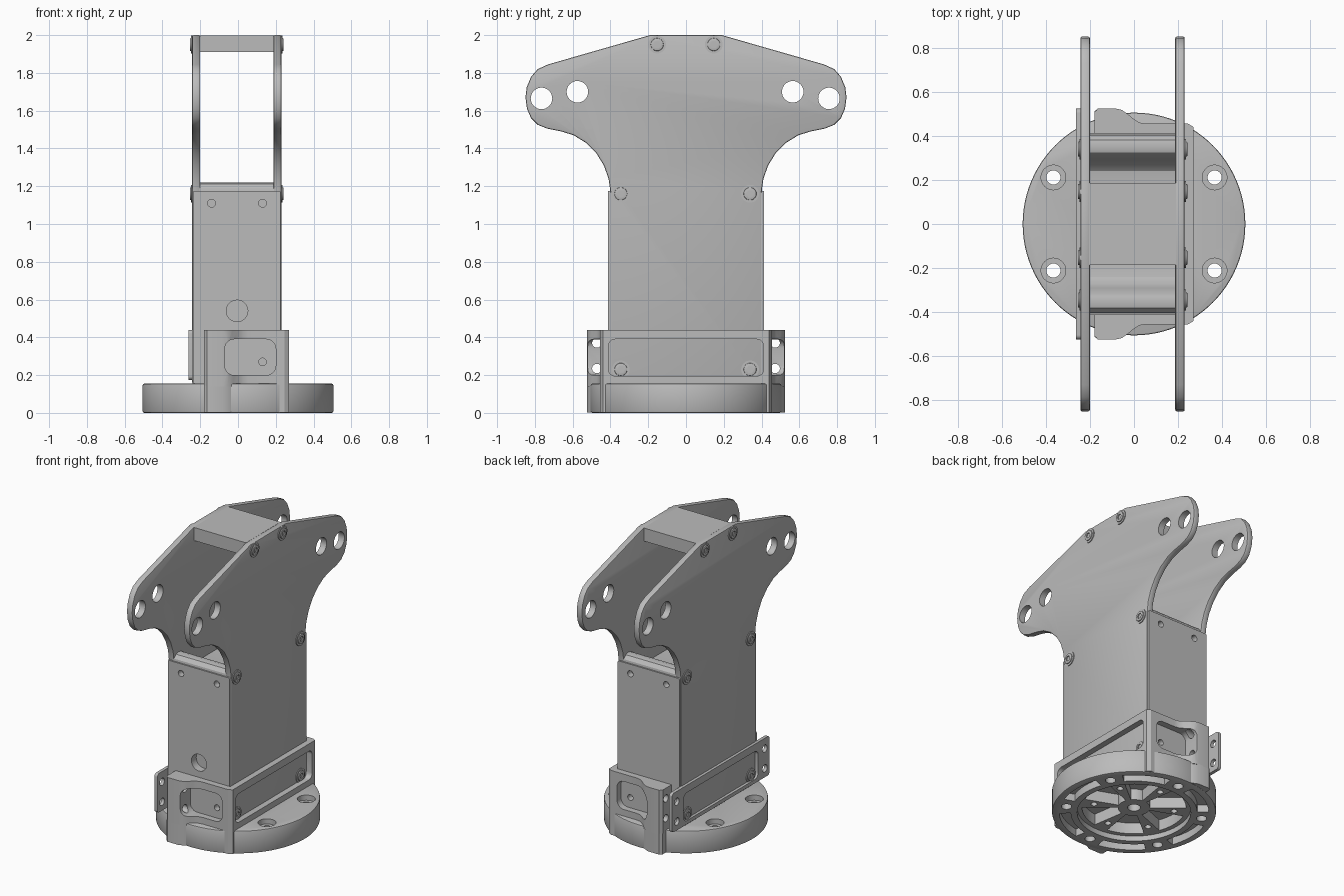
import bpy, bmesh
from math import cos, sin, pi, radians
from mathutils import Vector

if "Cube" in bpy.data.objects:
    bpy.data.objects.remove(bpy.data.objects["Cube"])

metal = bpy.data.materials.new("plain grey")
metal.use_nodes = True
GREY = (0.5, 0.5, 0.5, 1)
metal.diffuse_color = GREY
metal.node_tree.nodes["Principled BSDF"].inputs["Base Color"].default_value = GREY
parts = []


# Outlines
def circle(cx, cy, r, n=32):
    return [(cx + r * cos(2 * pi * i / n), cy + r * sin(2 * pi * i / n)) for i in range(n)]


def rounded(x0, y0, x1, y1, r, n=6):
    pts = []
    corners = [(x1 - r, y1 - r), (x0 + r, y1 - r), (x0 + r, y0 + r), (x1 - r, y0 + r)]
    for k, (cx, cy) in enumerate(corners):
        for i in range(n + 1):
            a = pi / 2 * (k + i / n)
            pts.append((cx + r * cos(a), cy + r * sin(a)))
    return pts


def sector(r0, r1, mid, half, n=8):
    angles = [radians(mid - half + 2 * half * i / n) for i in range(n + 1)]
    return ([(r1 * cos(a), r1 * sin(a)) for a in angles] +
            [(r0 * cos(a), r0 * sin(a)) for a in reversed(angles)])


# Solid made by extruding an outline along an axis
def prism(name, pts, axis, lo, hi, bevel=0):
    def place(p, d):
        return {"X": (d, p[0], p[1]), "Y": (p[0], d, p[1]), "Z": (p[0], p[1], d)}[axis]
    bm = bmesh.new()
    face = bm.faces.new([bm.verts.new(place(p, lo)) for p in pts])
    ext = bmesh.ops.extrude_face_region(bm, geom=[face])
    verts = [v for v in ext["geom"] if isinstance(v, bmesh.types.BMVert)]
    bmesh.ops.translate(bm, verts=verts, vec=Vector(place((0, 0), hi - lo)))
    bmesh.ops.recalc_face_normals(bm, faces=bm.faces)
    if bevel:
        rims = [e for f in bm.faces if len(f.verts) == len(pts) for e in f.edges]
        bmesh.ops.bevel(bm, geom=list(set(rims)), offset=bevel, segments=2,
                        affect="EDGES", profile=0.5)
    mesh = bpy.data.meshes.new(name)
    bm.to_mesh(mesh)
    bm.free()
    obj = bpy.data.objects.new(name, mesh)
    bpy.context.collection.objects.link(obj)
    parts.append(obj)
    return obj


def cut(obj, pts, axis, lo, hi):
    cutter = prism("cutter", pts, axis, lo, hi)
    cutter.hide_render = True
    parts.remove(cutter)
    mod = obj.modifiers.new("cut", "BOOLEAN")
    mod.operation, mod.solver, mod.object = "DIFFERENCE", "EXACT", cutter
    bpy.context.view_layer.update()
    graph = bpy.context.evaluated_depsgraph_get()
    mesh = bpy.data.meshes.new_from_object(obj.evaluated_get(graph))
    obj.modifiers.clear()
    obj.data = mesh
    bpy.data.objects.remove(cutter)


# Round base with counterbored holes and a ribbed underside
base = prism("base_disc", circle(0, 0, 0.505, 96), "Z", 0, 0.155, 0.008)
cut(base, circle(0, 0, 0.35, 64), "Z", -0.1, 0.035)
for k in range(6):
    cut(base, sector(0.1, 0.32, 60 * k, 21), "Z", -0.1, 0.11)
    cut(base, sector(0.39, 0.46, 60 * k, 19), "Z", -0.1, 0.05)
    a = radians(60 * k + 30)
    through = k not in (1, 4)
    cut(base, circle(0.422 * cos(a), 0.422 * sin(a), 0.032, 24), "Z", -0.1, 0.3 if through else 0.08)
    cut(base, circle(0.25 * cos(a), 0.25 * sin(a), 0.02, 16), "Z", -0.1, 0.1)
    if through:
        cut(base, circle(0.422 * cos(a), 0.422 * sin(a), 0.056), "Z", 0.12, 0.3)
cut(base, circle(0, 0, 0.04), "Z", -0.1, 0.11)

# T-shaped side plates with wide rounded lobes
half = [(0.4, 0.155), (0.4, 1.17), (0.41, 1.24), (0.435, 1.31), (0.475, 1.375), (0.53, 1.43),
        (0.595, 1.47), (0.66, 1.49), (0.735, 1.505), (0.785, 1.525), (0.82, 1.56), (0.842, 1.61),
        (0.85, 1.67), (0.843, 1.725), (0.82, 1.78), (0.785, 1.82), (0.73, 1.845), (0.19, 2)]
outline = half + [(-y, z) for y, z in reversed(half)]
SCREWS = [(s * y - 0.003, z) for s in (-1, 1) for y, z in ((0.15, 1.95), (0.342, 1.16), (0.342, 0.23))]
for side, lo, hi, out in (("right", -0.243, -0.2, -1), ("left", 0.187, 0.23, 1)):
    plate = prism(side + "_plate", outline, "X", lo, hi, 0.008)
    for y, z in ((-0.765, 1.665), (-0.575, 1.7), (0.565, 1.7), (0.757, 1.665)):
        cut(plate, circle(y, z, 0.057), "X", -1, 1)
    face = hi if out > 0 else lo
    for y, z in SCREWS:
        # Socket screw with a washer rim
        ends = sorted((face - out * 0.01, face + out * 0.005))
        prism(side + "_screw_washer", circle(y, z, 0.047), "X", *ends)
        ends = sorted((face - out * 0.01, face + out * 0.012))
        head = prism(side + "_screw_head", circle(y, z, 0.034, 24), "X", *ends, 0.004)
        ends = sorted((face - out * 0.002, face + out * 0.1))
        cut(head, circle(y, z, 0.018, 6), "X", *ends)

# Column core, with a rounded lip along its front and back top edges
lip = [(0.405, 0.155), (0.405, 1.16), (0.4, 1.19), (0.38, 1.213), (0.35, 1.22), (0.325, 1.213),
       (0.305, 1.19), (0.29, 1.15), (0.27, 1.11), (0.24, 1.085), (0.2, 1.08)]
core = prism("column_core", lip + [(-y, z) for y, z in reversed(lip)], "X", -0.205, 0.19)

# Thin front and back covers reaching over the plate edges
for name, s in (("front_cover", -1), ("back_cover", 1)):
    y0, y1 = sorted((s * 0.396, s * 0.412))
    cover = prism(name, rounded(-0.239, 0.155, 0.226, 1.175, 0.01), "Y", y0, y1)
    for x in (-0.14, 0.13):
        for part in (cover, core):
            cut(part, circle(x, 1.11, 0.021, 20), "Y", *sorted((s * 0.37, s * 0.6)))
    if s < 0:
        for part in (cover, core):
            cut(part, circle(-0.005, 0.54, 0.057), "Y", -0.6, -0.36)

# Bridge joining the plates at the top
prism("top_bridge", [(-0.185, 1.91), (0.185, 1.91), (0.185, 1.999), (-0.185, 1.999)], "X", -0.205, 0.19)

# Clamp wrapping three sides of the column foot
bulge = [(-0.18, 0.408), (-0.18, 0.505), (-0.165, 0.523), (-0.08, 0.523), (-0.055, 0.517),
         (-0.03, 0.5), (0.0, 0.475), (0.025, 0.46), (0.055, 0.455), (0.245, 0.455), (0.27, 0.44)]
inner = [(0.23, -0.408), (0.23, 0.408)]
ring = bulge + [(x, -y) for x, y in reversed(bulge)] + inner
clamp = prism("foot_clamp", ring, "Z", 0.14, 0.44)
cut(clamp, rounded(-0.41, 0.195, 0.41, 0.39, 0.035), "X", 0.2, 0.4)
for s in (-1, 1):
    cut(clamp, rounded(-0.07, 0.2, 0.2, 0.39, 0.05), "Y", *sorted((s * 0.38, s * 0.7)))
    for z in (0.235, 0.37):
        cut(clamp, circle(s * 0.472, z, 0.025, 24), "X", -0.4, -0.03)
    cut(core, circle(0.13, 0.27, 0.02, 20), "Y", *sorted((s * 0.37, s * 0.7)))
    cover = bpy.data.objects["front_cover" if s < 0 else "back_cover"]
    cut(cover, circle(0.13, 0.27, 0.02, 20), "Y", *sorted((s * 0.37, s * 0.7)))
    # Lower lugs carrying the clamp down the rim of the base
    lug = [(-0.18, 0.47), (-0.18, 0.51), (-0.165, 0.523), (-0.08, 0.523), (-0.03, 0.5), (0, 0.475)]
    prism("front_lug" if s < 0 else "back_lug", [(x, s * y) for x, y in lug], "Z", 0.003, 0.145)
    lug = [(0.18, 0.43), (0.18, 0.455), (0.245, 0.455), (0.27, 0.44), (0.27, 0.42)]
    prism("front_corner" if s < 0 else "back_corner", [(x, s * y) for x, y in lug], "Z", 0.003, 0.145)

# Separate clamp frame with drilled ears on the other side
frame = prism("ear_frame", rounded(-0.523, 0.175, 0.523, 0.44, 0.02), "X", -0.262, -0.24)
cut(frame, rounded(-0.4, 0.2, 0.4, 0.39, 0.035), "X", -0.4, 0)
for y in (-0.472, 0.472):
    for z in (0.235, 0.37):
        cut(frame, circle(y, z, 0.025, 24), "X", -0.4, 0)

# Finish
bpy.ops.object.select_all(action="DESELECT")
for obj in parts:
    obj.data.materials.clear()
    obj.data.materials.append(metal)
    obj.select_set(True)
bpy.context.view_layer.objects.active = parts[0]
bpy.ops.object.shade_smooth_by_angle(angle=radians(30))
